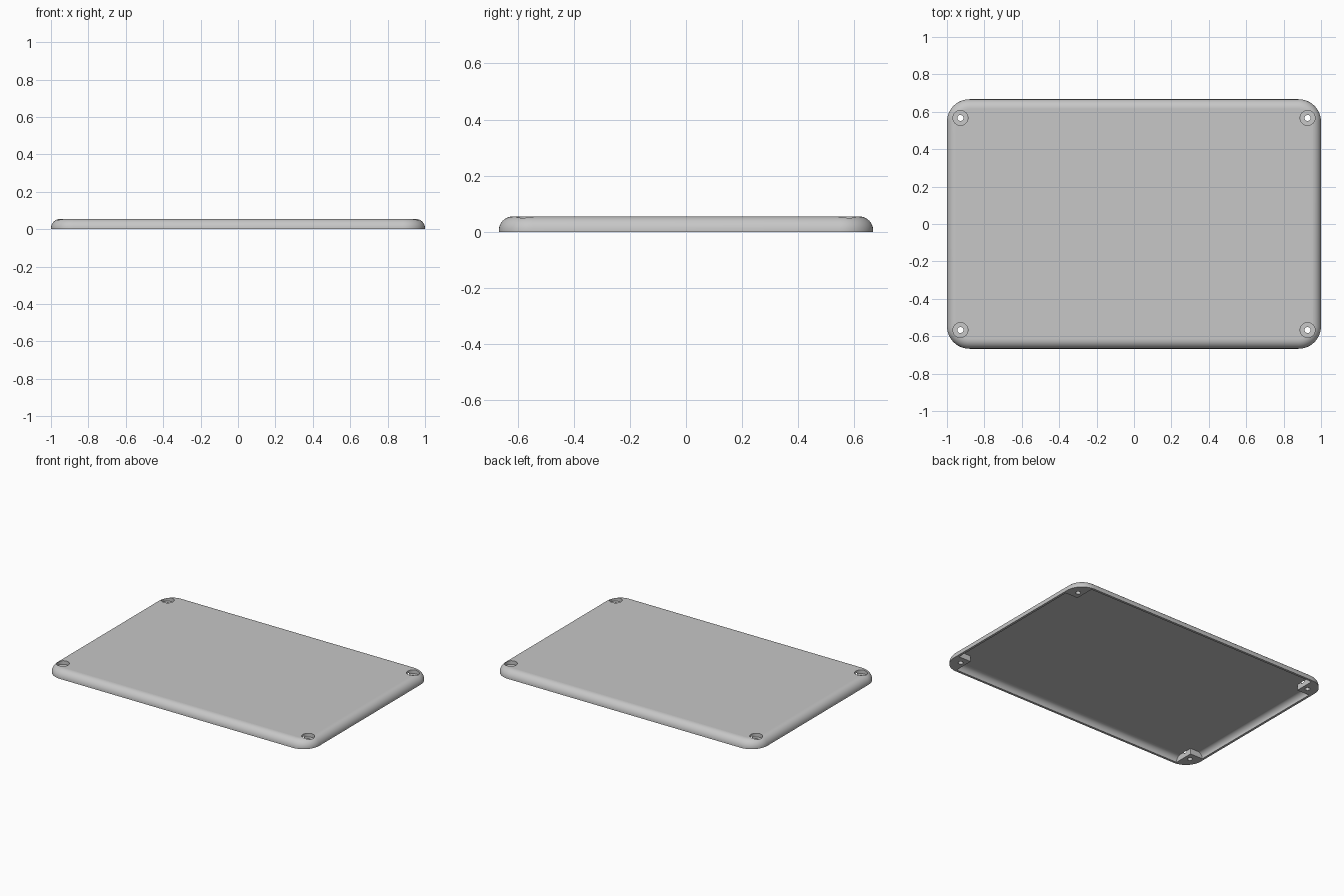
import bpy, bmesh
from math import cos, sin, pi

cube = bpy.data.objects.get("Cube")
if cube:
    bpy.data.objects.remove(cube)

HALF_X, HALF_Y, HEIGHT = 1.0, 0.667, 0.055
CORNER, WALL = 0.12, 0.016
SCREW_X, SCREW_Y = 0.928, 0.567
CORNERS = [(sx, sy) for sx in (-1, 1) for sy in (-1, 1)]

grey = bpy.data.materials.new("plain grey")
grey.use_nodes = True
colour = (0.57, 0.57, 0.57, 1)
grey.diffuse_color = colour
grey.node_tree.nodes["Principled BSDF"].inputs["Base Color"].default_value = colour


def make_object(name, bm):
    bmesh.ops.recalc_face_normals(bm, faces=bm.faces)
    mesh = bpy.data.meshes.new(name)
    bm.to_mesh(mesh)
    bm.free()
    mesh.materials.append(grey)
    obj = bpy.data.objects.new(name, mesh)
    bpy.context.collection.objects.link(obj)
    return obj


def rounded_ring(bm, inset, z, steps=12):
    """Loop of vertices round a rectangle with rounded corners."""
    radius = CORNER - inset
    ring = []
    for quarter, (sx, sy) in enumerate([(1, 1), (-1, 1), (-1, -1), (1, -1)]):
        for i in range(steps + 1):
            a = (quarter + i / steps) * pi / 2
            ring.append(bm.verts.new((sx * (HALF_X - CORNER) + radius * cos(a),
                                      sy * (HALF_Y - CORNER) + radius * sin(a), z)))
    return ring


def pillow(name, inset, bottom, top, fillet, steps=10):
    """Rounded slab whose upper edge is a quarter-round fillet."""
    bm = bmesh.new()
    rings = [rounded_ring(bm, inset, bottom)]
    for i in range(steps + 1):
        a = i / steps * pi / 2
        rings.append(rounded_ring(bm, inset + fillet * (1 - cos(a)),
                                  top - fillet * (1 - sin(a))))
    for low, high in zip(rings, rings[1:]):
        for i in range(len(low)):
            j = (i + 1) % len(low)
            bm.faces.new((low[i], low[j], high[j], high[i]))
    bm.faces.new(rings[0])
    bm.faces.new(rings[-1])
    return make_object(name, bm)


def screw_cutter(name, radius, bottom, top):
    """Four upright cylinders, one at each screw position."""
    bm = bmesh.new()
    for sx, sy in CORNERS:
        made = bmesh.ops.create_cone(bm, cap_ends=True, segments=32, radius1=radius,
                                     radius2=radius, depth=top - bottom)
        bmesh.ops.translate(bm, verts=made["verts"],
                            vec=(sx * SCREW_X, sy * SCREW_Y, (top + bottom) / 2))
    return make_object(name, bm)


def subtract(target, cutter):
    mod = target.modifiers.new("cut", 'BOOLEAN')
    mod.operation = 'DIFFERENCE'
    mod.solver = 'EXACT'
    mod.object = cutter
    bpy.context.view_layer.objects.active = target
    bpy.ops.object.modifier_apply(modifier=mod.name)
    bpy.data.objects.remove(cutter)


# Outer lid and the hollow beneath it
lid = pillow("lid", 0, 0, HEIGHT, 0.05)
hollow = pillow("hollow", WALL, -0.03, HEIGHT - WALL, 0.035)

# Blocks left standing in the hollow become the corner screw bosses
INNER_X, INNER_Y, REACH = 0.89, 0.515, 0.3
bm = bmesh.new()
for sx, sy in CORNERS:
    made = bmesh.ops.create_cube(bm, size=REACH)
    bmesh.ops.translate(bm, verts=made["verts"],
                        vec=(sx * (INNER_X + REACH / 2), sy * (INNER_Y + REACH / 2), 0))
subtract(hollow, make_object("boss_blocks", bm))
subtract(lid, hollow)

# Screw head recesses and through holes
subtract(lid, screw_cutter("head_recess", 0.04, 0.03, 0.1))
subtract(lid, screw_cutter("screw_hole", 0.016, -0.05, 0.1))

# Smooth curves, keeping level faces truly flat
bpy.ops.object.select_all(action='DESELECT')
lid.select_set(True)
bpy.context.view_layer.objects.active = lid
bpy.ops.object.shade_smooth_by_angle(angle=pi / 6)
for face in lid.data.polygons:
    if abs(face.normal.z) > 0.999:
        face.use_smooth = False
